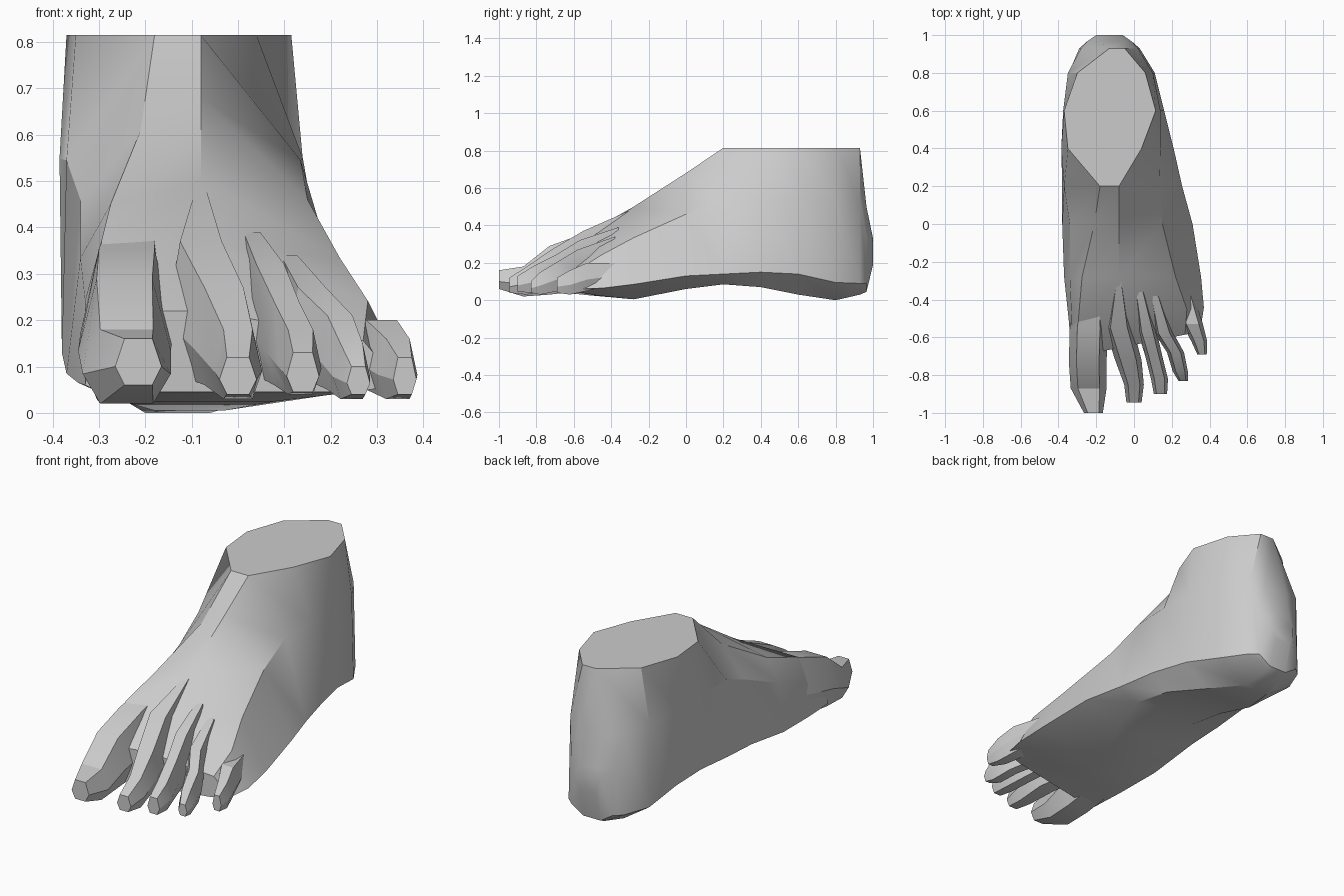
import bpy
import bmesh

# Remove the default object
default_cube = bpy.data.objects.get("Cube")
if default_cube:
    bpy.data.objects.remove(default_cube, do_unlink=True)

# Single plain material
skin = bpy.data.materials.new("plain_grey")
skin.use_nodes = True
GREY = (0.6, 0.6, 0.6, 1.0)
skin.diffuse_color = GREY
skin.node_tree.nodes["Principled BSDF"].inputs["Base Color"].default_value = GREY


def loft(name, rings, angle):
    """Skin a list of equally sized point rings and close both ends."""
    bm = bmesh.new()
    loops = [[bm.verts.new(point) for point in ring] for ring in rings]
    count = len(loops[0])
    for near, far in zip(loops, loops[1:]):
        for i in range(count):
            j = (i + 1) % count
            bm.faces.new((near[i], near[j], far[j], far[i]))
    bm.faces.new(loops[0])
    bm.faces.new(loops[-1])
    bmesh.ops.recalc_face_normals(bm, faces=bm.faces)
    mesh = bpy.data.meshes.new(name)
    bm.to_mesh(mesh)
    bm.free()
    mesh.materials.append(skin)
    obj = bpy.data.objects.new(name, mesh)
    bpy.context.collection.objects.link(obj)
    bpy.ops.object.select_all(action="DESELECT")
    obj.select_set(True)
    bpy.context.view_layer.objects.active = obj
    bpy.ops.object.shade_smooth_by_angle(angle=angle)
    return obj


def foot_ring(y, slant, sole, rim, middle, top, sole_z, rim_z, top_z, drop=0):
    """Cross-section from the sole up both sides to the top of the foot.

    The inner top corner sits lower than the ridge by the drop."""
    middle_z = rim_z + (top_z - rim_z) * 0.6
    levels = [(sole, sole_z), (rim, rim_z), (middle, middle_z)]
    inner = [(span[0], z) for span, z in levels] + [(top[0], top_z - drop)]
    outer = [(span[1], z) for span, z in levels] + [(top[1], top_z)]
    outline = outer + inner[::-1]
    return [(x, y + slant * x, z) for x, z in outline]


def toe_ring(x, y, half_width, bottom, top):
    """Six-sided toe section, widest below the middle."""
    shape = [(-.6, 0), (.6, 0), (1, .4), (.6, 1), (-.6, 1), (-1, .4)]
    return [(x + half_width * u, y, bottom + (top - bottom) * v) for u, v in shape]


# Foot and ankle, from heel to the webs between the toes
# y, slant, then (inner x, outer x) of sole, rim, middle and top, then heights
foot_sections = [
    (1, 0, (-.18, -.09), (-.2, -.06), (-.2, -.06), (-.18, -.09), .19, .24, .33),
    (.965, 0, (-.18, -.08), (-.25, -.01), (-.25, -.01), (-.19, -.05), .045, .09, .5),
    (.93, 0, (-.18, -.08), (-.29, .03), (-.28, .02), (-.13, -.05), .03, .09, .815),
    (.8, 0, (-.2, -.06), (-.345, .11), (-.35, .1), (-.3, .06), 0, .095, .815),
    (.6, 0, (-.25, .04), (-.365, .16), (-.375, .14), (-.37, .115), .03, .14, .815),
    (.4, 0, (-.22, .12), (-.37, .21), (-.385, .14), (-.35, .04), .07, .15, .815),
    (.2, 0, (-.2, .15), (-.38, .255), (-.37, .135), (-.18, -.08), .085, .14, .815),
    (0, 0, (-.2, .1), (-.38, .31), (-.34, .15), (-.21, -.08), .06, .13, .68, .07),
    (-.28, 0, (-.18, -.03), (-.37, .355), (-.34, .22), (-.275, -.08), .005, .085, .5, .05),
    (-.48, .1, (-.25, .08), (-.345, .37), (-.33, .28), (-.295, -.06), .025, .065, .36, -.01),
    (-.64, .2, (-.3, .25), (-.33, .35), (-.31, .27), (-.28, -.06), .045, .06, .22),
]
loft("foot_and_ankle", [foot_ring(*s) for s in foot_sections], 0.5)

# Toes with the knuckle ridges behind them: x, y, half width, bottom, top
toes = {
    "big_toe": [
        (-.23, -.38, .08, .1, .4), (-.24, -.55, .1, .05, .355),
        (-.245, -.73, .1, .03, .29), (-.24, -.87, .095, .02, .18),
        (-.215, -1, .05, .06, .16)],
    "second_toe": [
        (-.08, -.3, .02, .2, .48), (-.08, -.55, .075, .08, .37),
        (-.03, -.72, .07, .06, .27), (0, -.85, .052, .03, .18),
        (0, -.945, .04, .04, .12)],
    "third_toe": [
        (.03, -.36, .03, .2, .39), (.07, -.57, .05, .08, .32),
        (.105, -.7, .045, .06, .24), (.135, -.82, .045, .04, .18),
        (.14, -.9, .035, .045, .13)],
    "fourth_toe": [
        (.11, -.38, .03, .15, .34), (.16, -.58, .05, .08, .27),
        (.22, -.68, .045, .05, .21), (.245, -.78, .04, .03, .15),
        (.26, -.83, .025, .04, .1)],
    "little_toe": [
        (.27, -.36, .04, .09, .2), (.31, -.53, .055, .05, .2),
        (.345, -.62, .042, .03, .16), (.36, -.69, .025, .04, .12)],
}
for toe_name, sections in toes.items():
    loft(toe_name, [toe_ring(*s) for s in sections], 0.4)
